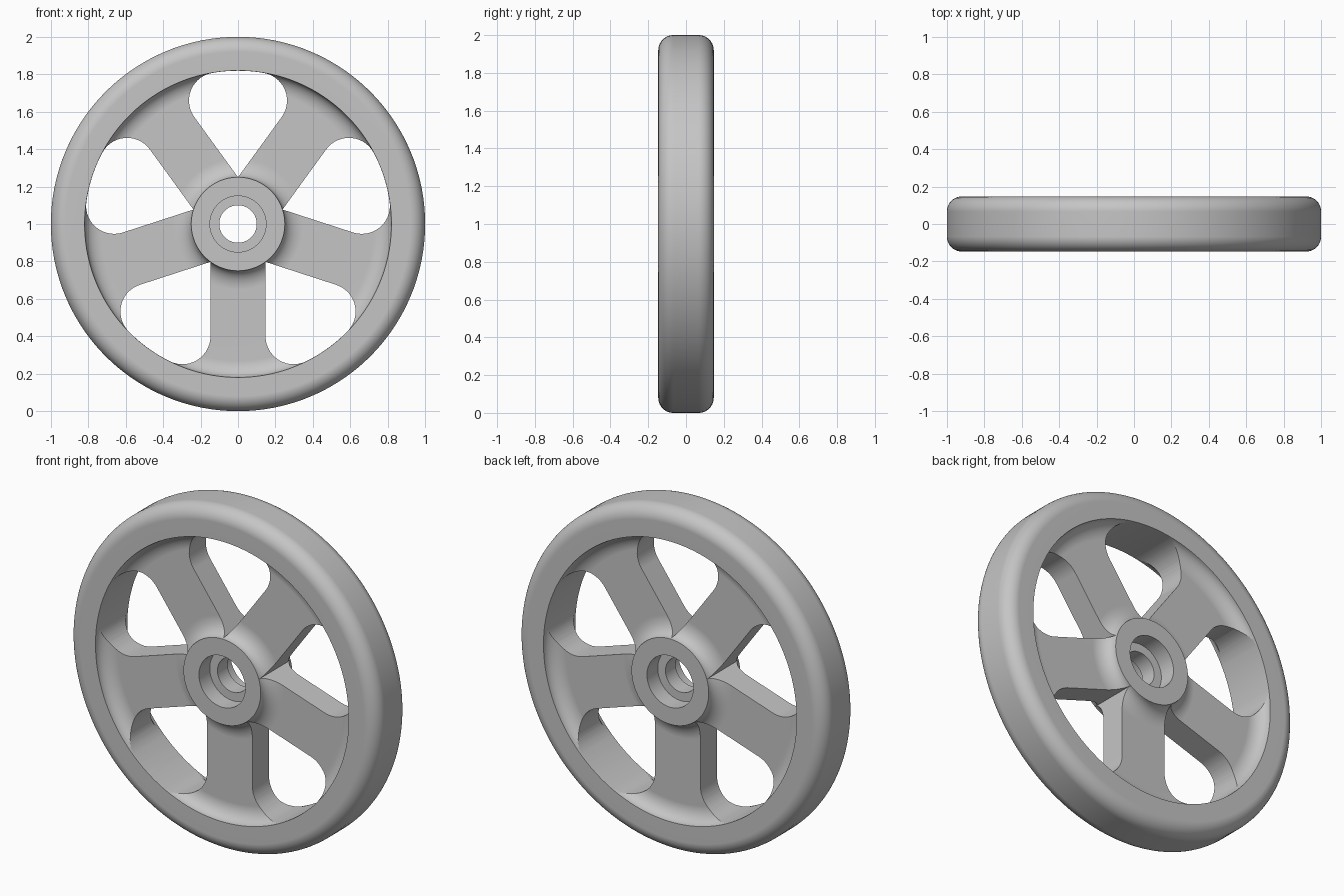
import bpy
import bmesh
from math import sin, cos, pi, radians, sqrt, atan2

if "Cube" in bpy.data.objects:
    bpy.data.objects.remove(bpy.data.objects["Cube"])

HALF = 0.147           # half width of rim and hub
WEB = 0.077            # half thickness of the spokes
RIM_IN = 0.82          # inner radius of the rim
SPOKE = 0.147          # half width of a spoke
CORNER = 0.15          # corner radius of the openings
SPOKES = 5
SEGMENTS = 180

grey = bpy.data.materials.new("plain grey")
grey.use_nodes = True
colour = (0.56, 0.56, 0.56, 1)
grey.diffuse_color = colour
grey.node_tree.nodes["Principled BSDF"].inputs["Base Color"].default_value = colour


def arc(cx, cy, rx, ry, start, end, steps):
    """Points along an elliptical arc, angles in radians."""
    angles = [start + (end - start) * i / steps for i in range(steps + 1)]
    return [(cx + rx * cos(a), cy + ry * sin(a)) for a in angles]


def make_object(name, bm):
    bmesh.ops.recalc_face_normals(bm, faces=bm.faces[:])
    mesh = bpy.data.meshes.new(name)
    bm.to_mesh(mesh)
    bm.free()
    mesh.materials.append(grey)
    ob = bpy.data.objects.new(name, mesh)
    ob.location.z = 1
    bpy.context.collection.objects.link(ob)
    return ob


def lathe(name, profile):
    """Revolve a closed (radius, y) profile about the y axis."""
    bm = bmesh.new()
    rings = []
    for s in range(SEGMENTS):
        a = 2 * pi * s / SEGMENTS
        rings.append([bm.verts.new((r * cos(a), y, r * sin(a))) for r, y in profile])
    n = len(profile)
    for s in range(SEGMENTS):
        here, after = rings[s], rings[(s + 1) % SEGMENTS]
        for i in range(n):
            j = (i + 1) % n
            bm.faces.new((here[i], here[j], after[j], after[i]))
    return make_object(name, bm)


# Half section from bore to tread, then mirrored to the other side
half = [(0.10, 0.047), (0.15, 0.047), (0.15, HALF), (0.25, HALF)]
half += arc(0.35, HALF, 0.10, HALF - WEB, pi, 1.5 * pi, 10)[1:]
half += arc(RIM_IN - 0.09, HALF, 0.09, HALF - WEB, 1.5 * pi, 2 * pi, 10)
half += arc(0.92, HALF - 0.08, 0.08, 0.08, pi / 2, 0, 10)
section = half + [(r, -y) for r, y in reversed(half)]
wheel = lathe("spoked_wheel", section)


# Rounded triangular opening between two neighbouring spokes
def opening_outline():
    wedge = pi / SPOKES
    edge = SPOKE + CORNER
    reach = RIM_IN - 0.001 - CORNER
    along = sqrt(reach ** 2 - edge ** 2)
    lean = radians(90) - wedge            # direction of the right-hand spoke
    cx = along * cos(lean) - edge * sin(lean)
    cz = along * sin(lean) + edge * cos(lean)
    out = atan2(cz, cx)
    right = arc(cx, cz, CORNER, CORNER, lean - pi / 2, out, 14)
    rim = arc(0, 0, reach + CORNER, reach + CORNER, out, pi - out, 24)[1:-1]
    left = [(-x, z) for x, z in reversed(right)]
    return [(0, SPOKE / sin(wedge))] + right + rim + left


bm = bmesh.new()
for k in range(SPOKES):
    t = 2 * pi * k / SPOKES
    outline = [(x * cos(t) - z * sin(t), x * sin(t) + z * cos(t))
               for x, z in opening_outline()]
    front = [bm.verts.new((x, -0.3, z)) for x, z in outline]
    back = [bm.verts.new((x, 0.3, z)) for x, z in outline]
    bm.faces.new(front)
    bm.faces.new(back[::-1])
    for i in range(len(outline)):
        j = (i + 1) % len(outline)
        bm.faces.new((front[i], back[i], back[j], front[j]))
cutter = make_object("opening_cutter", bm)
cutter.hide_render = True

# Cut the openings, leaving the spokes
cut = wheel.modifiers.new("openings", "BOOLEAN")
cut.operation = "DIFFERENCE"
cut.solver = "EXACT"
cut.object = cutter
bpy.ops.object.select_all(action="DESELECT")
wheel.select_set(True)
bpy.context.view_layer.objects.active = wheel
bpy.ops.object.modifier_apply(modifier=cut.name)
bpy.data.objects.remove(cutter)

# Smooth curved faces, crisp edges
bpy.ops.object.shade_smooth_by_angle(angle=radians(30))
weighted = wheel.modifiers.new("clean shading", "WEIGHTED_NORMAL")
weighted.keep_sharp = True
